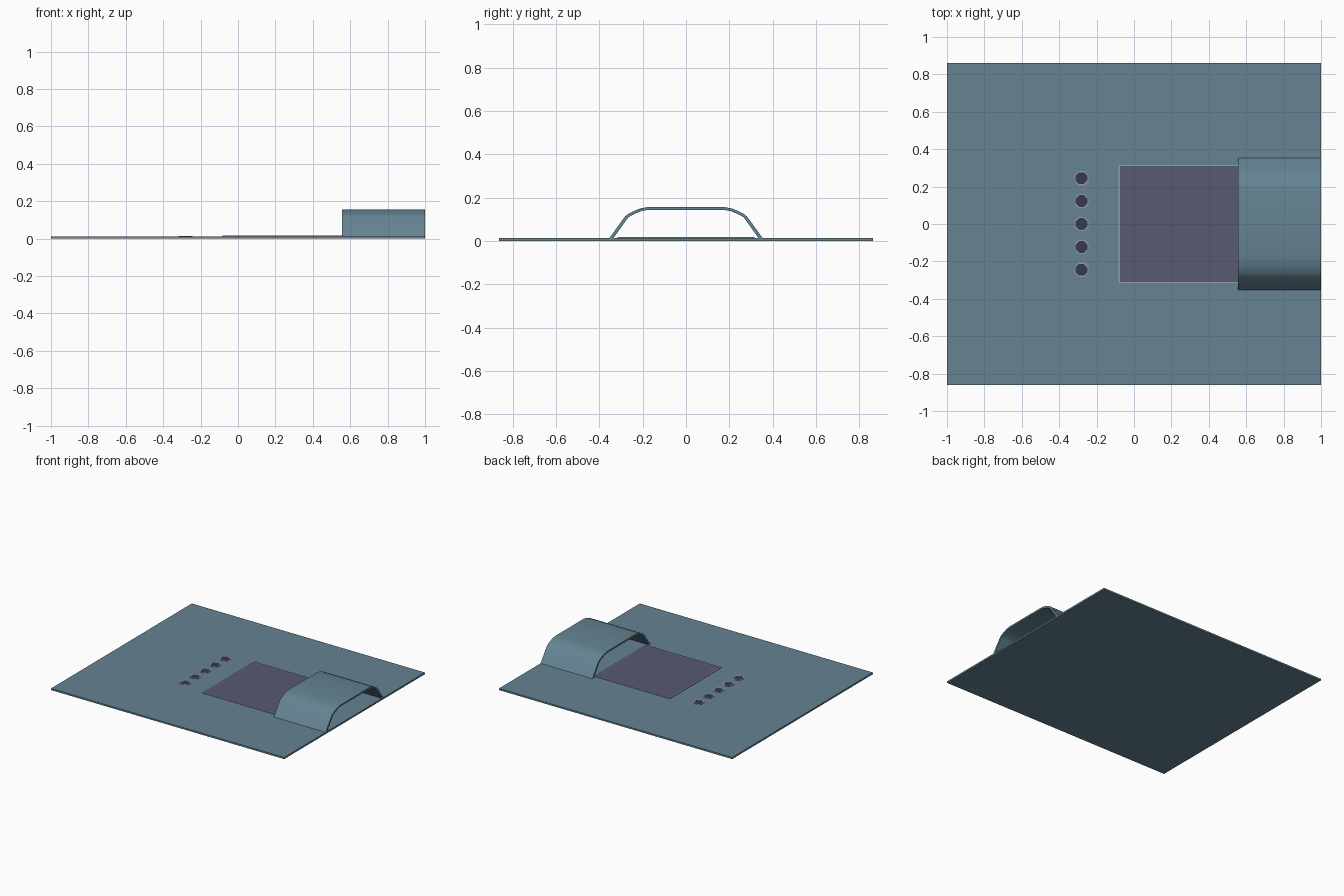
import bpy, bmesh, math

if "Cube" in bpy.data.objects:
    bpy.data.objects.remove(bpy.data.objects["Cube"])


def material(name, rgb):
    m = bpy.data.materials.new(name)
    m.diffuse_color = (*rgb, 1)
    m.use_nodes = True
    m.node_tree.nodes["Principled BSDF"].inputs["Base Color"].default_value = m.diffuse_color
    return m


BLUE = material("slate_blue", (0.13, 0.23, 0.29))
PANE = material("dull_violet", (0.095, 0.10, 0.17))
DARK = material("dark_navy", (0.035, 0.04, 0.09))
TOP = 0.013


def make(name, bm, *mats):
    bmesh.ops.recalc_face_normals(bm, faces=bm.faces)
    mesh = bpy.data.meshes.new(name)
    bm.to_mesh(mesh)
    bm.free()
    ob = bpy.data.objects.new(name, mesh)
    bpy.context.collection.objects.link(ob)
    for m in mats:
        mesh.materials.append(m)
    return ob


def prism(bm, points, vec):
    """Close the outline and extrude it along vec; returns the far cap."""
    face = bm.faces.new([bm.verts.new(p) for p in points])
    ext = bmesh.ops.extrude_face_region(bm, geom=[face])["geom"]
    bmesh.ops.translate(bm, verts=[v for v in ext if isinstance(v, bmesh.types.BMVert)], vec=vec)
    return next(f for f in ext if isinstance(f, bmesh.types.BMFace))


def rect(x0, x1, y, z):
    return [(x0, -y, z), (x1, -y, z), (x1, y, z), (x0, y, z)]


def framed(name, outline, height, border, mat):
    """Low grey slab whose inset top face is coloured."""
    bm = bmesh.new()
    cap = prism(bm, outline, (0, 0, height))
    bmesh.ops.inset_region(bm, faces=[cap], thickness=border)
    cap.material_index = 1
    return make(name, bm, GREY, mat)


GREY = material("light_grey", (0.33, 0.33, 0.33))

# Base sheet
bm = bmesh.new()
prism(bm, rect(-1, 1, 0.862, 0), (0, 0, TOP))
make("base_plate", bm, BLUE)

# Square pad in front of the shelter
framed("landing_pad", rect(-0.083, 0.565, 0.316, TOP), 0.005, 0.01, PANE)

# Row of five small lamps
for i in range(5):
    y = (i - 2) * 0.1225
    ring = [(-0.281 + 0.041 * math.cos(a), y + 0.041 * math.sin(a), TOP)
            for a in (math.pi / 8 + k * math.pi / 4 for k in range(8))]
    framed(f"lamp_{i + 1}", ring, 0.002, 0.007, DARK)

# Arched shelter: half profile mirrored, outer then inner skin
outer = [(0.354, TOP), (0.281, 0.114), (0.264, 0.127), (0.236, 0.141), (0.208, 0.151), (0.175, 0.157)]
inner = [(0.335, TOP), (0.268, 0.107), (0.254, 0.117), (0.231, 0.128), (0.205, 0.138), (0.174, 0.144)]


def arch(half):
    return half + [(-y, z) for y, z in reversed(half)]


bm = bmesh.new()
rows = []
for x in (0.555, 1.0):
    rows.append([[bm.verts.new((x, y, z)) for y, z in arch(h)] for h in (outer, inner)])
n = len(rows[0][0])
for i in range(n - 1):
    for a, b in ((rows[0][0], rows[1][0]), (rows[0][1], rows[1][1]), rows[0], rows[1]):
        bm.faces.new((a[i], a[i + 1], b[i + 1], b[i]))
for i in (0, n - 1):
    bm.faces.new((rows[0][0][i], rows[1][0][i], rows[1][1][i], rows[0][1][i]))
shelter = make("arched_shelter", bm, BLUE)
bpy.context.view_layer.objects.active = shelter
shelter.select_set(True)
bpy.ops.object.shade_smooth_by_angle(angle=math.radians(30))
